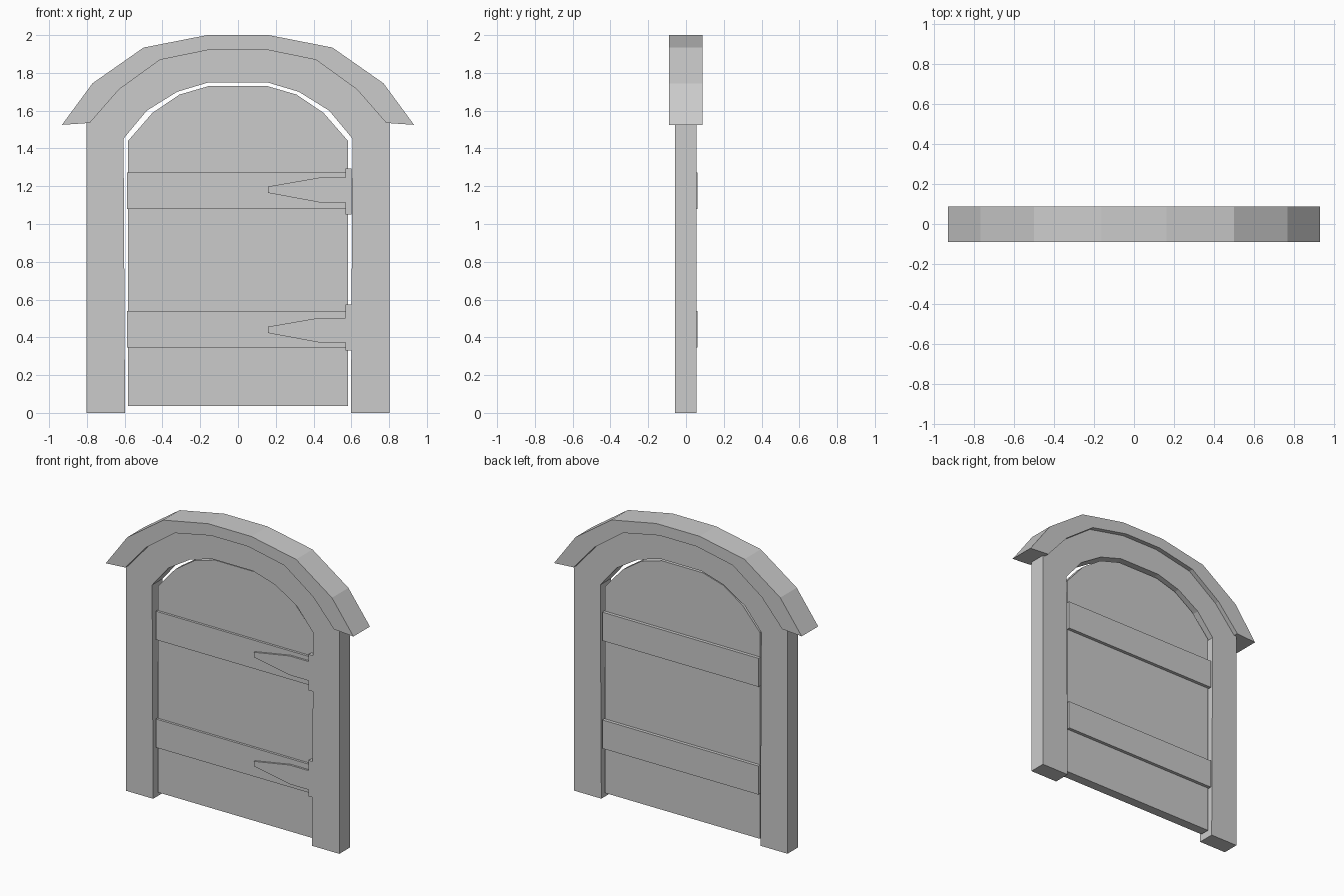
import bpy, bmesh

if "Cube" in bpy.data.objects:
    bpy.data.objects.remove(bpy.data.objects["Cube"])


def prism(name, profile, y0, y1):
    """Extrude an x-z outline from y0 to y1."""
    bm = bmesh.new()
    face = bm.faces.new([bm.verts.new((x, y0, z)) for x, z in profile])
    new = bmesh.ops.extrude_face_region(bm, geom=[face])["geom"]
    moved = [v for v in new if isinstance(v, bmesh.types.BMVert)]
    bmesh.ops.translate(bm, vec=(0, y1 - y0, 0), verts=moved)
    bmesh.ops.recalc_face_normals(bm, faces=bm.faces)
    mesh = bpy.data.meshes.new(name)
    bm.to_mesh(mesh)
    bm.free()
    obj = bpy.data.objects.new(name, mesh)
    bpy.context.collection.objects.link(obj)
    return obj


def mirrored(half):
    """Right half, bottom to top, continued down the left side."""
    return half + [(-x, z) for x, z in reversed(half)]


def arch(outer, inner):
    return mirrored(outer) + mirrored(inner)[::-1]


def rect(x0, x1, z0, z1):
    return [(x0, z0), (x1, z0), (x1, z1), (x0, z1)]


# Outlines shared between roof and frame
crown = [(0.63, 1.712), (0.413, 1.869), (0.138, 1.925)]

# Roof hood
prism("roof_hood", arch([(0.932, 1.525), (0.77, 1.745), (0.5, 1.934), (0.163, 2.0)],
                        [(0.785, 1.535)] + crown), -0.09, 0.087)

# Door frame: posts and arched head in one piece
prism("door_frame", arch([(0.803, 0), (0.803, 1.535), (0.785, 1.535)] + crown,
                         [(0.598, 0), (0.606, 1.452), (0.483, 1.6),
                          (0.322, 1.7), (0.155, 1.75)]), -0.058, 0.056)

# Door leaf
prism("door_leaf", mirrored([(0.582, 0.036), (0.582, 1.44), (0.453, 1.588),
                             (0.31, 1.685), (0.155, 1.73)]), -0.027, 0.038)

# Cross boards, hinge straps and hinge plates
for tag, board_z, strap_z, plate_z in (("upper", 1.176, 1.181, 1.172),
                                       ("lower", 0.443, 0.439, 0.451)):
    prism(tag + "_cross_board", rect(-0.588, 0.588, board_z - 0.097, board_z + 0.097),
          -0.043, 0.06)
    strap = [(0.6, -0.066), (0.428, -0.066), (0.158, -0.016),
             (0.158, 0.017), (0.428, 0.064), (0.6, 0.064)]
    prism(tag + "_hinge_strap", [(x, z + strap_z) for x, z in strap], -0.056, -0.035)
    prism(tag + "_hinge_plate", rect(0.57, 0.602, plate_z - 0.122, plate_z + 0.122),
          -0.056, -0.02)
